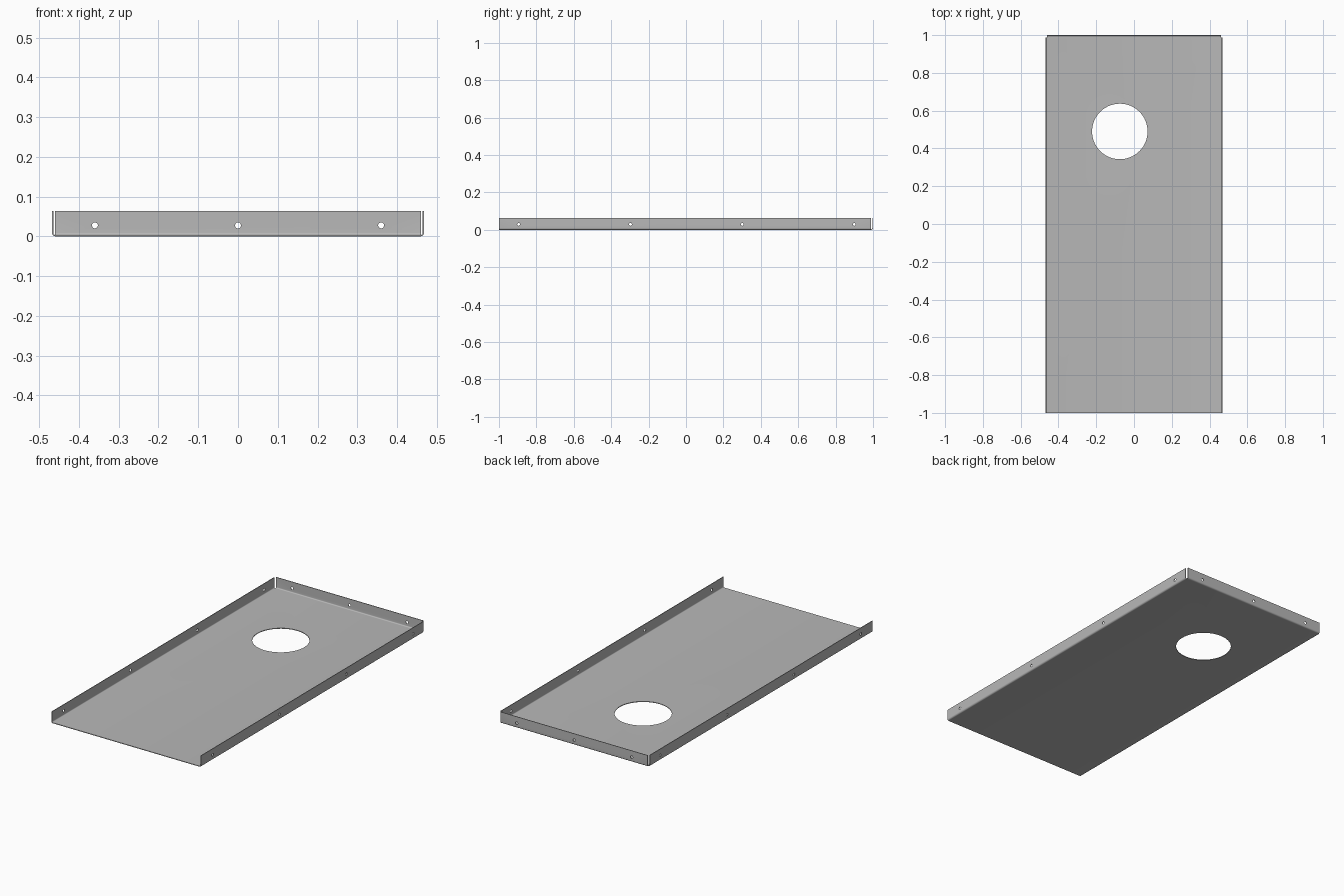
import bpy, bmesh, math
from mathutils import Matrix, Vector

if "Cube" in bpy.data.objects:
    bpy.data.objects.remove(bpy.data.objects["Cube"])

HALF_W, HEIGHT, T, R = 0.468, 0.064, 0.0035, 0.009   # half width, flange height, sheet, bend radius
SIDE_END, BACK_HALF = 0.988, 0.460

steel = bpy.data.materials.new("grey_sheet_metal")
steel.diffuse_color = (0.48, 0.48, 0.48, 1)
steel.use_nodes = True
steel.node_tree.nodes["Principled BSDF"].inputs["Base Color"].default_value = steel.diffuse_color


def bend(edge, r, steps=6):
    """Points from the floor round the bend and up; edge is the outer face, r the radius."""
    c = (edge - R, R)
    pts = [(c[0] + r * math.sin(a), c[1] - r * math.cos(a))
           for a in (math.pi / 2 * i / steps for i in range(steps + 1))]
    return pts + [(c[0] + r, HEIGHT)]


def extrude(name, points, direction):
    """Closed profile of 3D points, extruded along a direction."""
    bm = bmesh.new()
    face = bm.faces.new([bm.verts.new(p) for p in points])
    out = bmesh.ops.extrude_face_region(bm, geom=[face])
    bmesh.ops.translate(bm, verts=[v for v in out["geom"] if isinstance(v, bmesh.types.BMVert)],
                        vec=direction)
    bmesh.ops.recalc_face_normals(bm, faces=bm.faces)
    mesh = bpy.data.meshes.new(name)
    bm.to_mesh(mesh)
    bm.free()
    mesh.materials.append(steel)
    obj = bpy.data.objects.new(name, mesh)
    bpy.context.collection.objects.link(obj)
    return obj


def drill(obj, holes):
    """Cut round holes, each given as centre, radius, depth, axis and segments."""
    bm = bmesh.new()
    for centre, radius, depth, axis, segments in holes:
        turn = Vector((0, 0, 1)).rotation_difference(Vector(axis)).to_matrix().to_4x4()
        bmesh.ops.create_cone(bm, cap_ends=True, segments=segments, radius1=radius,
                              radius2=radius, depth=depth,
                              matrix=Matrix.Translation(centre) @ turn)
    mesh = bpy.data.meshes.new("hole_cutter")
    bm.to_mesh(mesh)
    bm.free()
    mesh.materials.append(steel)
    cutter = bpy.data.objects.new("hole_cutter", mesh)
    bpy.context.collection.objects.link(cutter)
    cutter.hide_render = True
    mod = obj.modifiers.new("holes", 'BOOLEAN')
    mod.operation, mod.solver, mod.object = 'DIFFERENCE', 'EXACT', cutter
    bpy.ops.object.select_all(action='DESELECT')
    obj.select_set(True)
    bpy.context.view_layer.objects.active = obj
    bpy.ops.object.modifier_apply(modifier=mod.name)
    bpy.data.objects.remove(cutter)
    bpy.ops.object.shade_smooth_by_angle(angle=math.radians(30))


# Floor with both side flanges, folded from one sheet
outer, inner = bend(HALF_W, R), bend(HALF_W, R - T)
mirror = lambda pts: [(-x, z) for x, z in pts]
profile = outer + inner[::-1] + mirror(inner) + mirror(outer)[::-1]
tray = extrude("tray_floor_and_sides", [(x, -1, z) for x, z in profile], (0, 1 + SIDE_END, 0))
side_holes = [((0, -0.895 + 0.598 * i, 0.029), 0.0075, 1.2, (1, 0, 0), 24) for i in range(4)]
drill(tray, side_holes + [((-0.075, 0.49, 0), 0.147, 0.04, (0, 0, 1), 64)])

# Back flange, stopping short of the sides to leave open corners
outer, inner = bend(1, R), bend(1, R - T)
profile = [(SIDE_END, 0)] + outer + inner[::-1] + [(SIDE_END, T)]
back = extrude("back_flange", [(-BACK_HALF, y, z) for y, z in profile], (2 * BACK_HALF, 0, 0))
drill(back, [((x, 1, 0.0275), 0.0075, 0.05, (0, 1, 0), 24) for x in (-0.36, 0, 0.36)])
